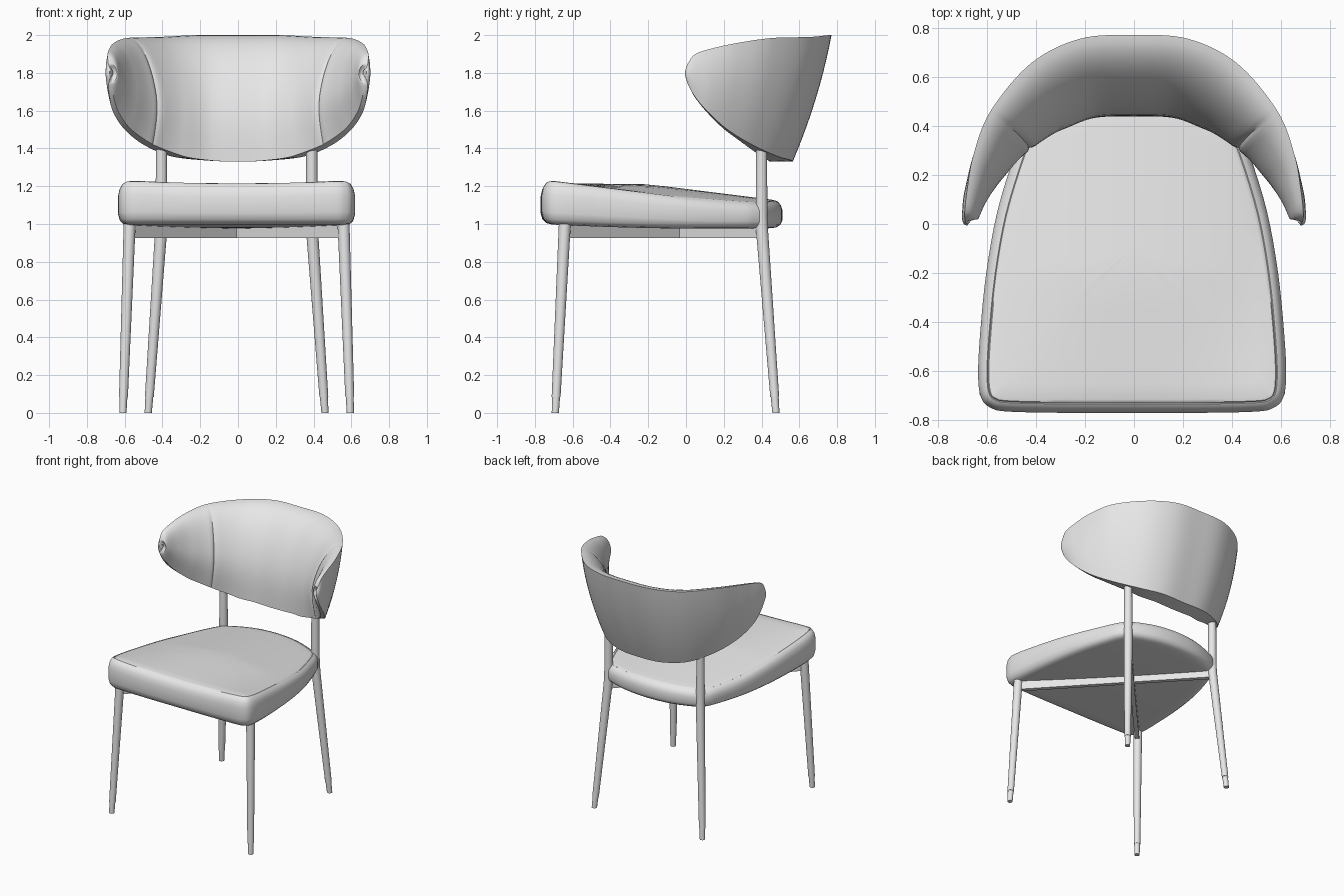
import bpy, bmesh, math
from mathutils import Vector

cube = bpy.data.objects.get("Cube")
if cube:
    bpy.data.objects.remove(cube)

grey = bpy.data.materials.new("light_grey")
grey.use_nodes = True
grey.diffuse_color = (0.8, 0.8, 0.8, 1)
grey.node_tree.nodes["Principled BSDF"].inputs["Base Color"].default_value = (0.8, 0.8, 0.8, 1)

SHIFT = -0.0075  # seat and frame sit slightly off the backrest axis


def loft(name, rings, cap_start=True, cap_end=True, mirror=False, shift=0.0, angle=40):
    """Bridge closed rings of points into one smooth object."""
    bm = bmesh.new()
    loops = [[bm.verts.new(p) for p in ring] for ring in rings]
    for a, b in zip(loops, loops[1:]):
        for i in range(len(a)):
            j = (i + 1) % len(a)
            bm.faces.new((a[i], a[j], b[j], b[i]))
    if cap_start:
        bm.faces.new(loops[0][::-1])
    if cap_end:
        bm.faces.new(loops[-1])
    bmesh.ops.recalc_face_normals(bm, faces=bm.faces[:])
    mesh = bpy.data.meshes.new(name)
    bm.to_mesh(mesh)
    bm.free()
    mesh.materials.append(grey)
    obj = bpy.data.objects.new(name, mesh)
    bpy.context.collection.objects.link(obj)
    obj.location.x = shift
    bpy.ops.object.select_all(action="DESELECT")
    obj.select_set(True)
    bpy.context.view_layer.objects.active = obj
    bpy.ops.object.shade_smooth_by_angle(angle=math.radians(angle))
    if mirror:
        mod = obj.modifiers.new("Mirror", "MIRROR")
        mod.use_clip = True
    return obj


def spline(points, t):
    """Catmull-Rom value at t; the path is reflected in x at its start."""
    n = len(points) - 1
    i = min(int(t), n - 1)
    f = t - i
    first = points[1]
    before = points[i - 1] if i else REFLECT(first)
    after = points[i + 2] if i + 2 <= n else points[n]
    return [0.5 * (2 * b + (c - a) * f + (2 * a - 5 * b + 4 * c - d) * f ** 2
                   + (3 * b - a - 3 * c + d) * f ** 3)
            for a, b, c, d in zip(before, points[i], points[i + 1], after)]


# ---- Backrest: stations from the centre to the wing tip
# outer bottom xyz, outer top xyz, padding depth, depth share at the lower edge
STATIONS = [
    (0, .565, 1.33, 0, .77, 2, .21, .6),
    (.19, .555, 1.338, .22, .755, 2, .21, .6),
    (.36, .48, 1.36, .42, .655, 1.99, .205, .55),
    (.5, .35, 1.42, .585, .46, 1.985, .165, .4),
    (.6, .22, 1.5, .655, .28, 1.96, .13, .3),
    (.66, .12, 1.59, .68, .14, 1.93, .1, .3),
    (.68, .05, 1.67, .69, .05, 1.9, .075, .3),
    (.685, .01, 1.74, .687, .01, 1.85, .06, .3),
    (.675, 0, 1.78, .676, 0, 1.82, .03, .3),
]


def REFLECT(s):
    return (-s[0], s[1], s[2], -s[3], *s[4:])


def padding(v, low):
    if v < 0.48:
        return low + (1 - low) * math.sin(math.pi / 2 * v / 0.48)
    return math.sqrt(max(0, 1 - ((v - 0.48) / 0.52) ** 2))


def backrest_ring(t):
    s = spline(STATIONS, t)
    bottom, top, depth, low = Vector(s[:3]), Vector(s[3:6]), s[6], s[7]
    end = len(STATIONS) - 1
    a, b = spline(STATIONS, max(t - .05, 0)), spline(STATIONS, min(t + .05, end))
    inward = Vector((b[1] + b[4] - a[1] - a[4], a[0] + a[3] - b[0] - b[3], 0)).normalized()
    if t == 0:
        inward = Vector((0, -1, 0))
    # stitched seam where the wing meets the back
    depth -= 0.012 * math.exp(-((t - 3) / 0.05) ** 2)
    bulge = min(0.02, depth * 0.2)

    def outer(v):
        return bottom.lerp(top, v) - inward * bulge * 4 * v * (1 - v)

    ring = [outer(k / 10) for k in range(11)]
    for k in range(15, -1, -1):
        v = math.sin(math.pi / 2 * k / 16)
        ring.append(outer(v) + inward * depth * padding(v, low))
    return ring


steps = sorted([k / 8 for k in range(65)] + [2.95, 3.05])
loft("backrest", [backrest_ring(t) for t in steps], cap_start=False, mirror=True)

# ---- Seat: half outline from front centre to rear centre
HALF = [(0, -.77), (.25, -.77), (.5, -.765), (.575, -.75), (.615, -.71), (.628, -.62),
        (.62, -.45), (.595, -.2), (.55, .05), (.48, .28), (.44, .37), (.385, .425),
        (.2, .49), (0, .51)]
OUTLINE = [Vector(p) for p in HALF] + [Vector((-x, y)) for x, y in HALF[-2:0:-1]]


def smooth_closed(pts, n=4):
    out = []
    for i in range(len(pts)):
        a, b, c, d = (pts[(i + k) % len(pts)] for k in (-1, 0, 1, 2))
        for k in range(n):
            f = k / n
            out.append(0.5 * (2 * b + (c - a) * f + (2 * a - 5 * b + 4 * c - d) * f ** 2
                              + (3 * b - a - 3 * c + d) * f ** 3))
    return out


OUTLINE = smooth_closed(OUTLINE)


def seat_point(p, f):
    x, y = p
    low = 0.975 + 0.03 * (y - 0.15) ** 2
    blend = min(1, max(0, (y + 0.77) / 0.57))
    crown = (-0.02 + 0.065 * blend) * max(0, 1 - (x / 0.52) ** 2)
    high = 1.228 - 0.125 * max(0, y + 0.7) + crown
    return (x, y, low + (high - low) * f)


def seat_ring(inset, f, scale=1.0):
    ring = []
    for i, p in enumerate(OUTLINE):
        d = (OUTLINE[(i + 1) % len(OUTLINE)] - OUTLINE[i - 1]).normalized()
        q = p + Vector((-d.y, d.x)) * inset
        ring.append(seat_point((q.x * scale, (q.y + 0.1) * scale - 0.1), f))
    return ring


fills = [.03, .2, .4, .6, .75, .9]
rings = [seat_ring(.06, 0, s) for s in fills]
rings += [seat_ring(i, f) for i, f in [(.06, 0), (.03, .03), (.01, .12), (0, .28), (0, .68),
                                       (.008, .84), (.022, .95), (.036, .985),
                                       (.04, .965), (.044, .99), (.055, 1)]]
rings += [seat_ring(.055, 1, s) for s in fills[::-1]]
loft("seat", rings, shift=SHIFT)


# ---- Legs: round tapered tubes with a slimmer foot cap
def tube(name, rows, sides=20):
    rings = [[(x + r * math.cos(2 * math.pi * k / sides), y + r * math.sin(2 * math.pi * k / sides), z)
              for k in range(sides)] for x, y, z, r in rows]
    loft(name, rings, mirror=True, shift=SHIFT, angle=30)


def leg(name, foot, knee, top=None):
    a, b = Vector(foot), Vector(knee)

    def at(z):
        return tuple(a.lerp(b, z / b.z))[:2]

    tube(name + "_foot_caps", [(*at(z), z, r) for z, r in [(0, .019), (.085, .021)]])
    rows = [(*at(.085), .085, .0235), (*at(b.z), b.z, .032)]
    if top:
        rows += [(top[0], top[1], b.z + .08, .031), (*top, .029)]
    tube(name + "_legs", rows)


leg("front", (.602, -.692, 0), (.565, -.64, 1.03))
leg("rear", (.468, .476, 0), (.4, .403, .96), (.398, .4, 1.42))

# ---- Crossed flat stretchers under the seat
for name, side in (("stretcher_a", 1), ("stretcher_b", -1)):
    start, end = Vector((.555 * side, -.635, 0)), Vector((-.4 * side, .4, 0))
    d = (end - start).normalized()
    across = Vector((-d.y, d.x, 0)) * 0.016
    loft(name, [[p + across * s + Vector((0, 0, z)) for s, z in
                 ((-1, .925), (1, .925), (1, .995), (-1, .995))] for p in (start, end)],
         shift=SHIFT)
